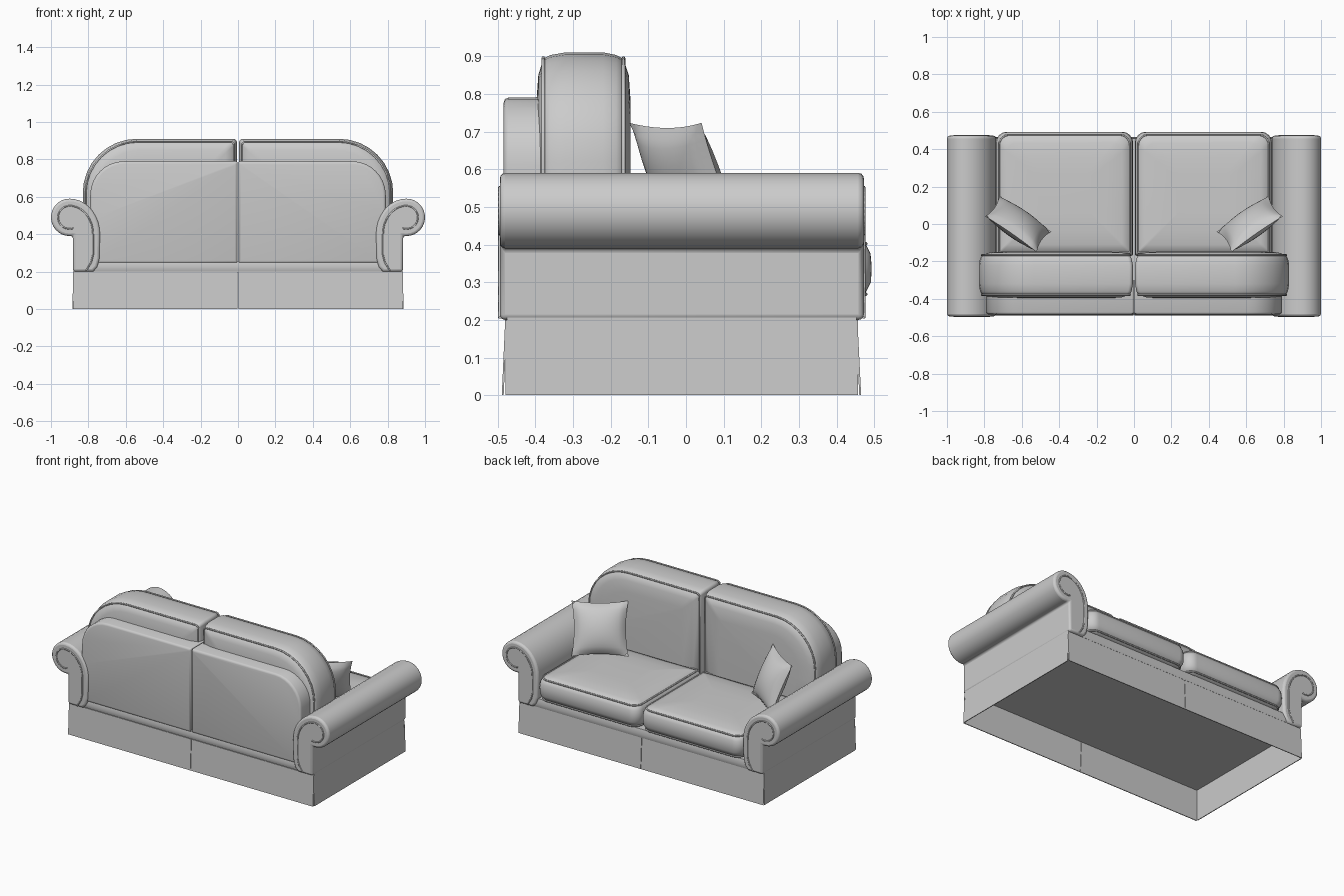
import bpy, bmesh, math
from mathutils import Vector, Matrix

cube = bpy.data.objects.get("Cube")
if cube:
    bpy.data.objects.remove(cube, do_unlink=True)

fabric = bpy.data.materials.new("grey_fabric")
fabric.use_nodes = True
GREY = (0.6, 0.6, 0.6, 1)
fabric.diffuse_color = GREY
fabric.node_tree.nodes["Principled BSDF"].inputs["Base Color"].default_value = GREY

SIDES = ((1, "left"), (-1, "right"))
AXES = {"x": lambda a, b, d: (d, a, b),
        "y": lambda a, b, d: (a, d, b),
        "z": lambda a, b, d: (a, b, d)}


def finish(name, bm, angle=35, bevel=0):
    """Turn a bmesh into a smooth-shaded fabric object."""
    bmesh.ops.recalc_face_normals(bm, faces=bm.faces)
    me = bpy.data.meshes.new(name)
    bm.to_mesh(me)
    bm.free()
    me.materials.append(fabric)
    ob = bpy.data.objects.new(name, me)
    bpy.context.collection.objects.link(ob)
    if bevel:
        mod = ob.modifiers.new("soft_edges", "BEVEL")
        mod.width, mod.segments, mod.limit_method = bevel, 3, "ANGLE"
        mod.angle_limit = math.radians(50)
    bpy.ops.object.select_all(action="DESELECT")
    ob.select_set(True)
    bpy.context.view_layer.objects.active = ob
    bpy.ops.object.shade_smooth_by_angle(angle=math.radians(angle))
    return ob


def rounded(corners, steps=8):
    """Outline from (a, b, radius) corners, each filleted with a cubic arc."""
    pts, n = [], len(corners)
    for i, (a, b, r) in enumerate(corners):
        c = Vector((a, b))
        if r == 0:
            pts.append(c)
            continue
        p = c + (Vector(corners[i - 1][:2]) - c).normalized() * r
        q = c + (Vector(corners[(i + 1) % n][:2]) - c).normalized() * r
        h1, h2 = p.lerp(c, 0.552), q.lerp(c, 0.552)
        for k in range(steps + 1):
            t = k / steps
            s = 1 - t
            pts.append(p * s**3 + h1 * 3 * s * s * t + h2 * 3 * s * t * t + q * t**3)
    return pts


def ring(outline, axis, side, depth, inset):
    """The outline shrunk by inset and placed at a depth along an axis."""
    lo = Vector((min(p.x for p in outline), min(p.y for p in outline)))
    hi = Vector((max(p.x for p in outline), max(p.y for p in outline)))
    c, h = (lo + hi) / 2, (hi - lo) / 2
    out = []
    for p in outline:
        a = c.x + (p.x - c.x) * (1 - inset / h.x)
        b = c.y + (p.y - c.y) * (1 - inset / h.y)
        x, y, z = AXES[axis](a, b, depth)
        out.append(Vector((x * side, y, z)))
    return out


def loft(name, outline, axis, side, layers, **kw):
    """Solid through (depth, inset) layers of one outline."""
    outline = [Vector(p) for p in outline]
    bm = bmesh.new()
    rings = [[bm.verts.new(p) for p in ring(outline, axis, side, d, i)] for d, i in layers]
    n = len(outline)
    for r, s in zip(rings, rings[1:]):
        for k in range(n):
            bm.faces.new((r[k], r[(k + 1) % n], s[(k + 1) % n], s[k]))
    bm.faces.new(rings[0])
    bm.faces.new(rings[-1])
    return finish(name, bm, **kw)


def piping(name, pts, radius=0.005, closed=True):
    """Thin round cord along a path."""
    cu = bpy.data.curves.new(name, "CURVE")
    cu.dimensions = "3D"
    cu.bevel_depth, cu.bevel_resolution = radius, 1
    sp = cu.splines.new("POLY")
    sp.points.add(len(pts) - 1)
    for s, p in zip(sp.points, pts):
        s.co = (*p, 1)
    sp.use_cyclic_u = closed
    cu.materials.append(fabric)
    bpy.context.collection.objects.link(bpy.data.objects.new(name, cu))


def arc(cx, cz, rx, rz, a0, a1, n):
    return [Vector((cx + rx * math.cos(math.radians(a0 + (a1 - a0) * k / n)),
                    cz + rz * math.sin(math.radians(a0 + (a1 - a0) * k / n)))) for k in range(n + 1)]


# Half outlines, mirrored for the other side
back_outline = rounded([(0.006, 0.25, 0), (0.75, 0.25, 0), (0.83, 0.50, 0.03),
                        (0.83, 0.91, 0.29), (0.006, 0.91, 0.02)])
panel_outline = rounded([(0.002, 0.245, 0), (0.765, 0.245, 0), (0.79, 0.50, 0.03),
                         (0.79, 0.79, 0.18), (0.002, 0.79, 0.008)])
seat_outline = rounded([(0.005, -0.17, 0.01), (0.738, -0.17, 0.01),
                        (0.738, 0.493, 0.06), (0.005, 0.493, 0.06)])
arm_outline = ([Vector((0.775, 0.2)), Vector((0.882, 0.2))]
               + arc(0.9, 0.49, 0.1, 0.1, -100, 90, 16)
               + arc(0.9, 0.40, 0.163, 0.19, 100, 180, 8)
               + [Vector((0.74, 0.27)), Vector((0.752, 0.225))])
arm_seam = ([Vector((0.812, 0.205)), Vector((0.785, 0.25)), Vector((0.775, 0.29))]
            + arc(0.9, 0.40, 0.125, 0.152, 180, 95, 8)
            + arc(0.9, 0.49, 0.062, 0.062, 90, -110, 14))

# Rail and underside deck
rail = [(-0.476, 0.2), (0.456, 0.2), (0.464, 0.225), (0.456, 0.256), (-0.476, 0.256), (-0.485, 0.225)]
loft("seat_rail", rail, "x", 1, [(-0.8, 0), (0.8, 0)], angle=60)
deck = [(-0.88, -0.475), (0.88, -0.475), (0.88, 0.453), (-0.88, 0.453)]
loft("underside_deck", deck, "z", 1, [(0.196, 0), (0.21, 0)])

for s, word in SIDES:
    # Slightly flared skirt panels, open underneath
    loft(f"{word}_front_skirt", [(0.455, 0.2), (0.465, 0), (0.460, 0), (0.450, 0.2)],
         "x", s, [(0.0015, 0), (0.882, 0)])
    loft(f"{word}_back_skirt", [(-0.48, 0.2), (-0.489, 0), (-0.484, 0), (-0.475, 0.2)],
         "x", s, [(0.0015, 0), (0.882, 0)])
    loft(f"{word}_side_skirt", [(0.88, 0.2), (0.886, 0), (0.881, 0), (0.875, 0.2)],
         "y", s, [(-0.479, 0), (0.456, 0)])

    # Scroll arm with a spiral seam on both ends
    loft(f"{word}_arm", arm_outline, "y", s, [(-0.494, 0), (0.472, 0)], bevel=0.014)
    for y, end in ((-0.494, "back"), (0.472, "front")):
        piping(f"{word}_arm_{end}_piping", [(p.x * s, y, p.y) for p in arm_seam], 0.0045, False)

    # Flat outer back
    loft(f"{word}_back_panel", panel_outline, "y", s,
         [(-0.484, 0.014), (-0.481, 0.004), (-0.472, 0), (-0.30, 0)], angle=50)

    # Crowned back cushion with corded edges
    loft(f"{word}_back_cushion", back_outline, "y", s,
         [(-0.397, 0.13), (-0.392, 0.06), (-0.379, 0.017), (-0.36, 0.007), (-0.32, 0),
          (-0.22, 0), (-0.185, 0.007), (-0.166, 0.017), (-0.152, 0.06), (-0.147, 0.13)], angle=60)
    for y, face in ((-0.379, "back"), (-0.166, "front")):
        piping(f"{word}_back_cushion_{face}_piping", ring(back_outline, "y", s, y, 0.015))

    # Puffed seat cushion with corded edges
    loft(f"{word}_seat_cushion", seat_outline, "z", s,
         [(0.255, 0.06), (0.268, 0.018), (0.30, 0.002), (0.34, 0), (0.375, 0.003), (0.402, 0.016),
          (0.414, 0.06), (0.422, 0.13), (0.425, 0.22)], angle=60)
    for z, face in ((0.268, "bottom"), (0.402, "top")):
        piping(f"{word}_seat_cushion_{face}_piping", ring(seat_outline, "z", s, z, 0.016))

    # Throw pillow with pinched corners, leaning into the corner of the seat
    across = Vector((0.82, -0.57, 0)).normalized()
    up = Vector((-0.095, -0.095, 0.30))
    up = (up - across * up.dot(across)).normalized()
    out = across.cross(up)
    bm = bmesh.new()
    for face in (1, -1):
        made = bmesh.ops.create_grid(bm, x_segments=14, y_segments=14, size=1)["verts"]
        for v in made:
            u, w = v.co.x, v.co.y
            puff = max(0, (1 - u * u) * (1 - w * w)) ** 0.6
            a = 0.168 * u * (1 - 0.09 * (1 - w * w))
            b = 0.165 * w * (1 - 0.09 * (1 - u * u))
            v.co = Vector((-0.62, 0.0, 0.572)) + across * a + up * b + out * (face * 0.062 * puff)
            v.co.x *= -s
    bmesh.ops.remove_doubles(bm, verts=bm.verts, dist=0.0005)
    finish(f"{word}_throw_pillow", bm, angle=50)
